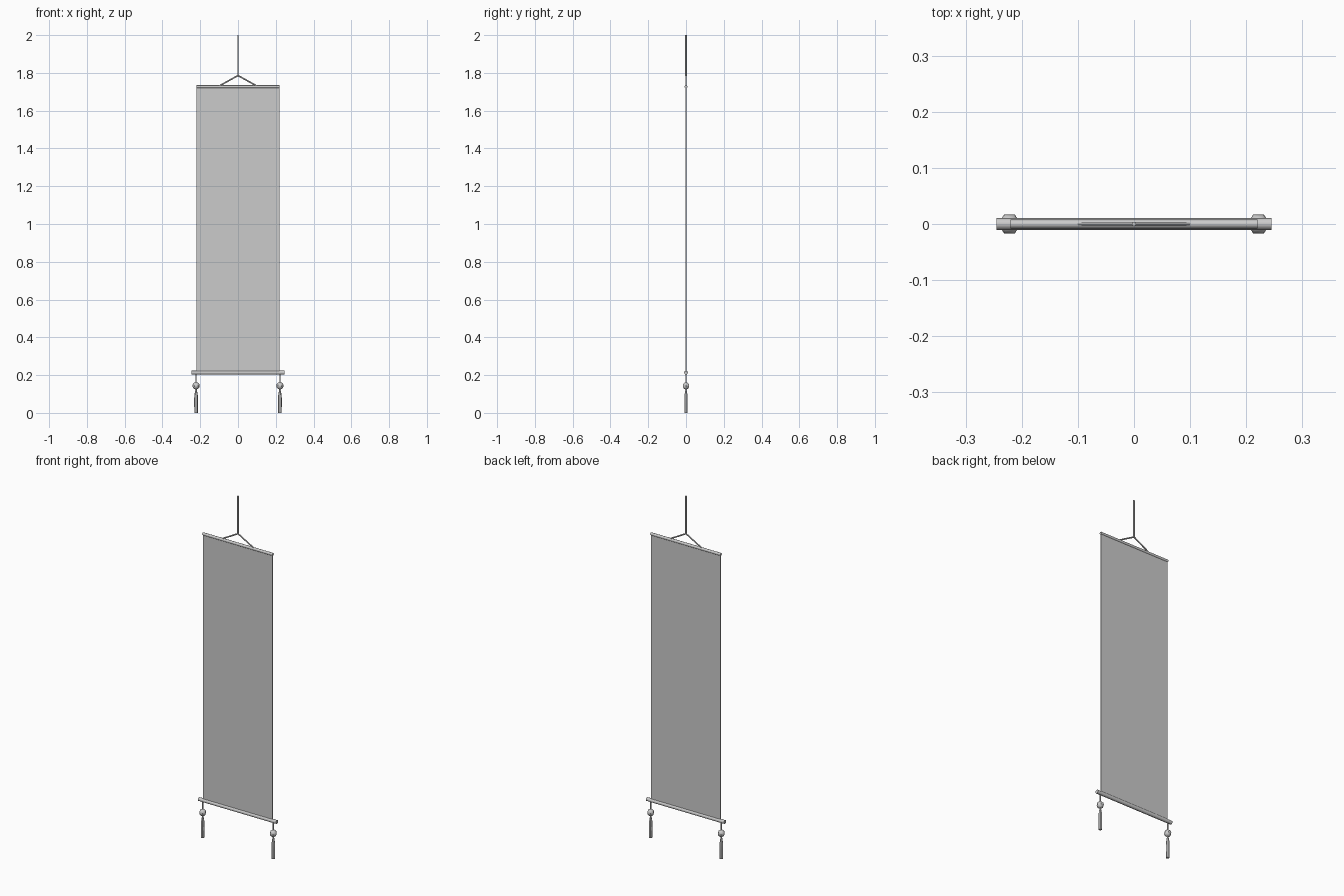
import bpy, math
from mathutils import Vector

if "Cube" in bpy.data.objects:
    bpy.data.objects.remove(bpy.data.objects["Cube"])


def finish(ob, name, smooth=True):
    ob.name = name
    if smooth:
        bpy.ops.object.shade_smooth_by_angle(angle=math.radians(50))
    return ob


def rod(name, a, b, r, sides=8):
    a, b = Vector(a), Vector(b)
    bpy.ops.mesh.primitive_cylinder_add(vertices=sides, radius=r, depth=(b - a).length,
                                        location=(a + b) / 2)
    ob = bpy.context.object
    ob.rotation_euler = (b - a).to_track_quat('Z', 'Y').to_euler()
    return finish(ob, name)


def lathe(name, x, profile, sides):
    # closed revolved solid around a vertical axis at x
    verts, faces = [], []
    for r, z in profile:
        for i in range(sides):
            t = math.tau * (i + 0.5) / sides
            verts.append((r * math.sin(t), r * math.cos(t), z))
    for k in range(len(profile) - 1):
        for i in range(sides):
            j = (i + 1) % sides
            faces.append((k * sides + i, (k + 1) * sides + i, (k + 1) * sides + j, k * sides + j))
    faces.append(tuple(range(sides)))
    faces.append(tuple(reversed(range((len(profile) - 1) * sides, len(profile) * sides))))
    me = bpy.data.meshes.new(name)
    me.from_pydata(verts, [], faces)
    ob = bpy.data.objects.new(name, me)
    ob.location.x = x
    bpy.context.collection.objects.link(ob)
    bpy.ops.object.select_all(action='DESELECT')
    ob.select_set(True)
    bpy.context.view_layer.objects.active = ob
    return finish(ob, name)


# hanging cloth
bpy.ops.mesh.primitive_cube_add(size=1, location=(0, 0, 0.97))
cloth = bpy.context.object
cloth.scale = (0.438, 0.006, 1.512)
finish(cloth, "cloth_panel", False)

# rods at both ends
rod("top_rod", (-0.22, 0, 1.727), (0.22, 0, 1.727), 0.008)
rod("bottom_rod", (-0.245, 0, 0.213), (0.245, 0, 0.213), 0.0105)

# hanging cord
rod("hanging_cord", (0, 0, 1.783), (0, 0, 2.0), 0.004, 6)

for side, s in (("left", -1), ("right", 1)):
    x = 0.222 * s
    # sloping cord branch
    rod("cord_branch_" + side, (0, 0, 1.786), (0.103 * s, 0, 1.729), 0.004, 6)
    # tassel string, bead and fringe
    rod("tassel_string_" + side, (x, 0, 0.11), (x, 0, 0.213), 0.003, 6)
    bpy.ops.mesh.primitive_uv_sphere_add(segments=6, ring_count=6, radius=0.0195,
                                         location=(x, 0, 0.143),
                                         rotation=(0, 0, math.radians(30)))
    finish(bpy.context.object, "tassel_bead_" + side)
    lathe("tassel_fringe_" + side, x,
          [(0.009, 0.0), (0.010, 0.05), (0.0095, 0.09), (0.006, 0.112), (0.003, 0.126)], 6)
